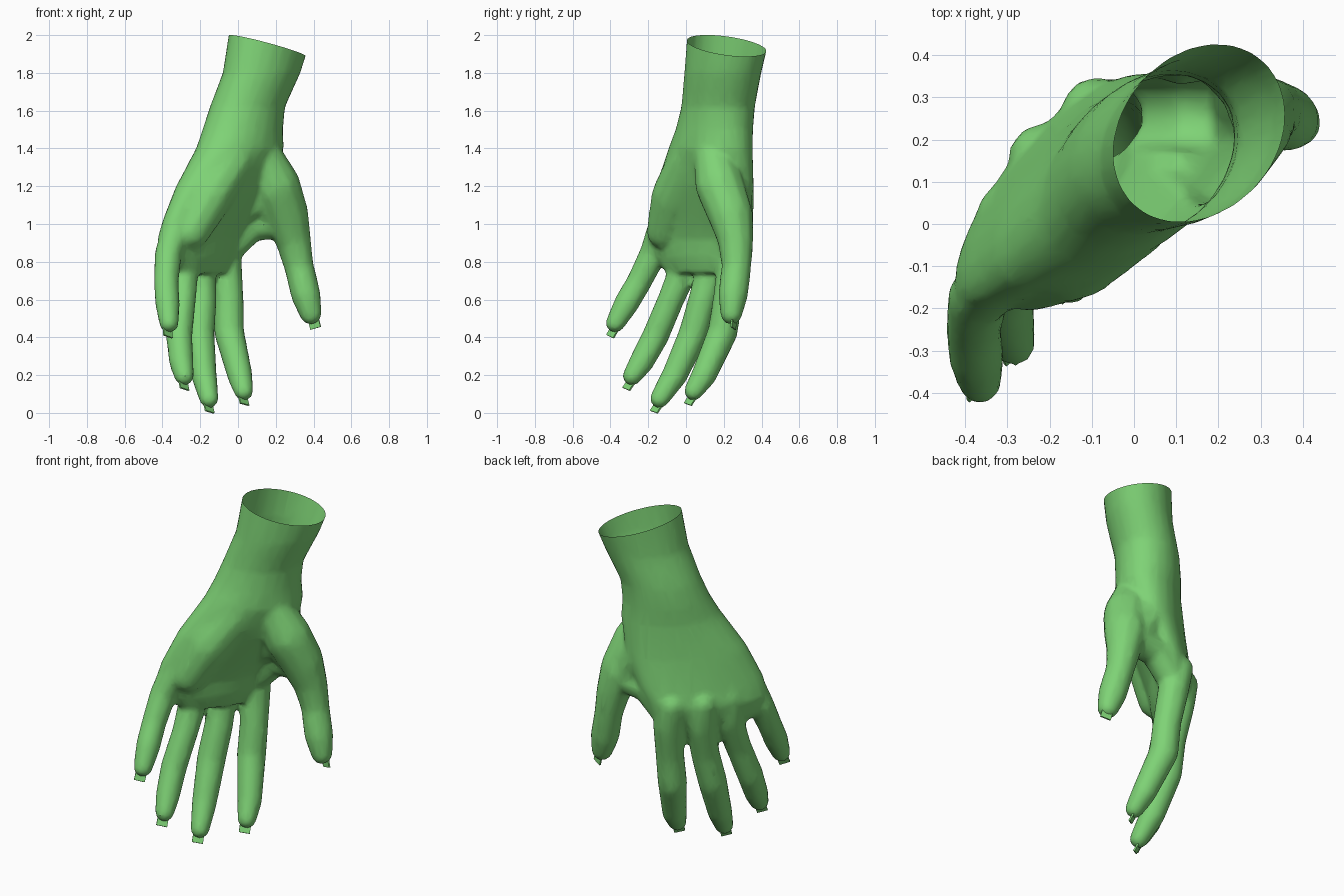
import bpy, bmesh, math
from mathutils import Vector, Matrix

cube = bpy.data.objects.get("Cube")
if cube:
    bpy.data.objects.remove(cube, do_unlink=True)

green = bpy.data.materials.new("leaf_green")
green.use_nodes = True
color = (0.21, 0.65, 0.18, 1)
green.diffuse_color = color
green.node_tree.nodes["Principled BSDF"].inputs["Base Color"].default_value = color


def make_object(name, bm):
    mesh = bpy.data.meshes.new(name)
    bm.to_mesh(mesh)
    bm.free()
    mesh.materials.append(green)
    obj = bpy.data.objects.new(name, mesh)
    bpy.context.collection.objects.link(obj)
    return obj


def add_loft(bm, sections, sides=24):
    """Closed loft through turned ellipses: z, x, y, half width, half thickness, angle."""
    rings = []
    for z, x, y, wide, thick, angle in sections:
        turn = Matrix.Rotation(math.radians(angle), 3, 'Z')
        ring = []
        for i in range(sides):
            a = math.tau * i / sides
            offset = turn @ Vector((wide * math.cos(a), thick * math.sin(a), 0))
            ring.append(bm.verts.new(offset + Vector((x, y, z))))
        rings.append(ring)
    for low, high in zip(rings, rings[1:]):
        for i in range(sides):
            j = (i + 1) % sides
            bm.faces.new((low[i], low[j], high[j], high[i]))
    bm.faces.new(rings[0][::-1])
    bm.faces.new(rings[-1])


def add_limb(bm, joints):
    """Chain of rounded, tapered segments: each joint is x, y, z, radius."""
    for start, end in zip(joints, joints[1:]):
        part = bmesh.new()
        for x, y, z, r in (start, end):
            bmesh.ops.create_icosphere(part, subdivisions=2, radius=r,
                                       matrix=Matrix.Translation((x, y, z)))
        hull = bmesh.ops.convex_hull(part, input=part.verts)
        inside = {g for g in hull["geom_interior"] if isinstance(g, bmesh.types.BMVert)}
        bmesh.ops.delete(part, geom=list(inside), context='VERTS')
        temp = bpy.data.meshes.new("segment")
        part.to_mesh(temp)
        part.free()
        bm.from_mesh(temp)
        bpy.data.meshes.remove(temp)


# Wrist and palm, from the finger roots up
palm = [
    (0.74, -0.185, 0.06, 0.20, 0.06, 52),
    (0.83, -0.205, 0.06, 0.30, 0.105, 52),
    (0.92, -0.20, 0.07, 0.335, 0.122, 52),
    (1.02, -0.155, 0.08, 0.345, 0.135, 50),
    (1.20, -0.07, 0.10, 0.33, 0.16, 45),
    (1.40, 0.01, 0.13, 0.27, 0.177, 42),
    (1.50, 0.025, 0.15, 0.238, 0.177, 41),
    (1.62, 0.05, 0.17, 0.218, 0.175, 42),
    (1.80, 0.125, 0.195, 0.228, 0.18, 44),
    (2.10, 0.195, 0.242, 0.262, 0.192, 45),
]

# Digits from knuckle to fingertip
digits = {
    "index": [(-0.09, 0.265, 0.93, 0.085), (-0.065, 0.255, 0.80, 0.088),
              (-0.048, 0.22, 0.60, 0.08), (-0.047, 0.195, 0.43, 0.082),
              (0.01, 0.095, 0.20, 0.069), (0.03, 0.04, 0.115, 0.053)],
    "middle": [(-0.215, 0.155, 0.93, 0.085), (-0.20, 0.145, 0.80, 0.085),
               (-0.19, 0.09, 0.60, 0.08), (-0.203, 0.04, 0.42, 0.081),
               (-0.18, -0.06, 0.20, 0.07), (-0.153, -0.14, 0.075, 0.053)],
    "ring": [(-0.295, 0.02, 0.94, 0.08), (-0.285, 0.005, 0.80, 0.082),
             (-0.292, -0.08, 0.60, 0.072), (-0.312, -0.16, 0.41, 0.073),
             (-0.30, -0.235, 0.27, 0.067), (-0.285, -0.285, 0.195, 0.053)],
    "little": [(-0.315, -0.12, 1.02, 0.075), (-0.37, -0.175, 0.84, 0.074),
               (-0.38, -0.25, 0.69, 0.068), (-0.373, -0.315, 0.58, 0.068),
               (-0.365, -0.375, 0.475, 0.053)],
    "thumb": [(0.13, 0.14, 1.37, 0.10), (0.20, 0.18, 1.20, 0.133),
              (0.255, 0.235, 1.05, 0.122), (0.292, 0.262, 0.92, 0.097),
              (0.322, 0.268, 0.78, 0.08), (0.358, 0.25, 0.63, 0.081),
              (0.385, 0.24, 0.525, 0.06)],
}
web = [(-0.03, 0.255, 0.89, 0.085), (0.07, 0.26, 0.99, 0.085),
       (0.21, 0.255, 1.01, 0.09), (0.12, 0.22, 1.18, 0.135), (0.02, 0.225, 1.08, 0.11)]
heel = [(-0.25, -0.11, 0.96, 0.10), (-0.15, -0.06, 1.15, 0.125), (-0.03, 0.05, 1.35, 0.14)]

bm = bmesh.new()
add_loft(bm, palm)
for joints in [*digits.values(), web, heel]:
    add_limb(bm, joints)
hand = make_object("hand", bm)

# Fuse into one skin, then soften and simplify it
remesh = hand.modifiers.new("fuse", 'REMESH')
remesh.mode = 'VOXEL'
remesh.voxel_size = 0.014
smooth = hand.modifiers.new("soften", 'SMOOTH')
smooth.factor = 0.5
smooth.iterations = 8
simplify = hand.modifiers.new("simplify", 'DECIMATE')
simplify.ratio = 0.2
bpy.context.view_layer.update()
graph = bpy.context.evaluated_depsgraph_get()
skin = bpy.data.meshes.new_from_object(hand.evaluated_get(graph))
hand.modifiers.clear()
hand.data = skin

# Open the wrist along a slanted rim
bm = bmesh.new()
bm.from_mesh(skin)
bmesh.ops.bisect_plane(bm, geom=bm.verts[:] + bm.edges[:] + bm.faces[:],
                       plane_co=(-0.05, 0.15, 2.0), plane_no=(0.25, 0.08, 1),
                       clear_outer=True)
bm.to_mesh(skin)
bm.free()
if not skin.materials:
    skin.materials.append(green)

# Thin nails reaching past each fingertip
nails = []
for name, joints in digits.items():
    before, tip = Vector(joints[-2][:3]), Vector(joints[-1][:3])
    radius = joints[-1][3]
    along = (tip - before).normalized()
    back = Vector((0.3, 0.9, 0.2)) if name == "thumb" else Vector((-0.6, 0.75, 0))
    back = (back - along * back.dot(along)).normalized()
    side = along.cross(back)
    frame = Matrix((side, back, along)).transposed().to_4x4()
    frame.translation = tip + along * radius * 0.75 + back * radius * 0.3
    bm = bmesh.new()
    bmesh.ops.create_cube(bm, size=1, matrix=frame @ Matrix.Diagonal((0.06, 0.009, 0.07, 1)))
    nails.append(make_object(name + "_nail", bm))

bpy.ops.object.select_all(action='DESELECT')
for obj in [hand] + nails:
    obj.select_set(True)
bpy.context.view_layer.objects.active = hand
bpy.ops.object.shade_smooth_by_angle(angle=math.radians(40))
